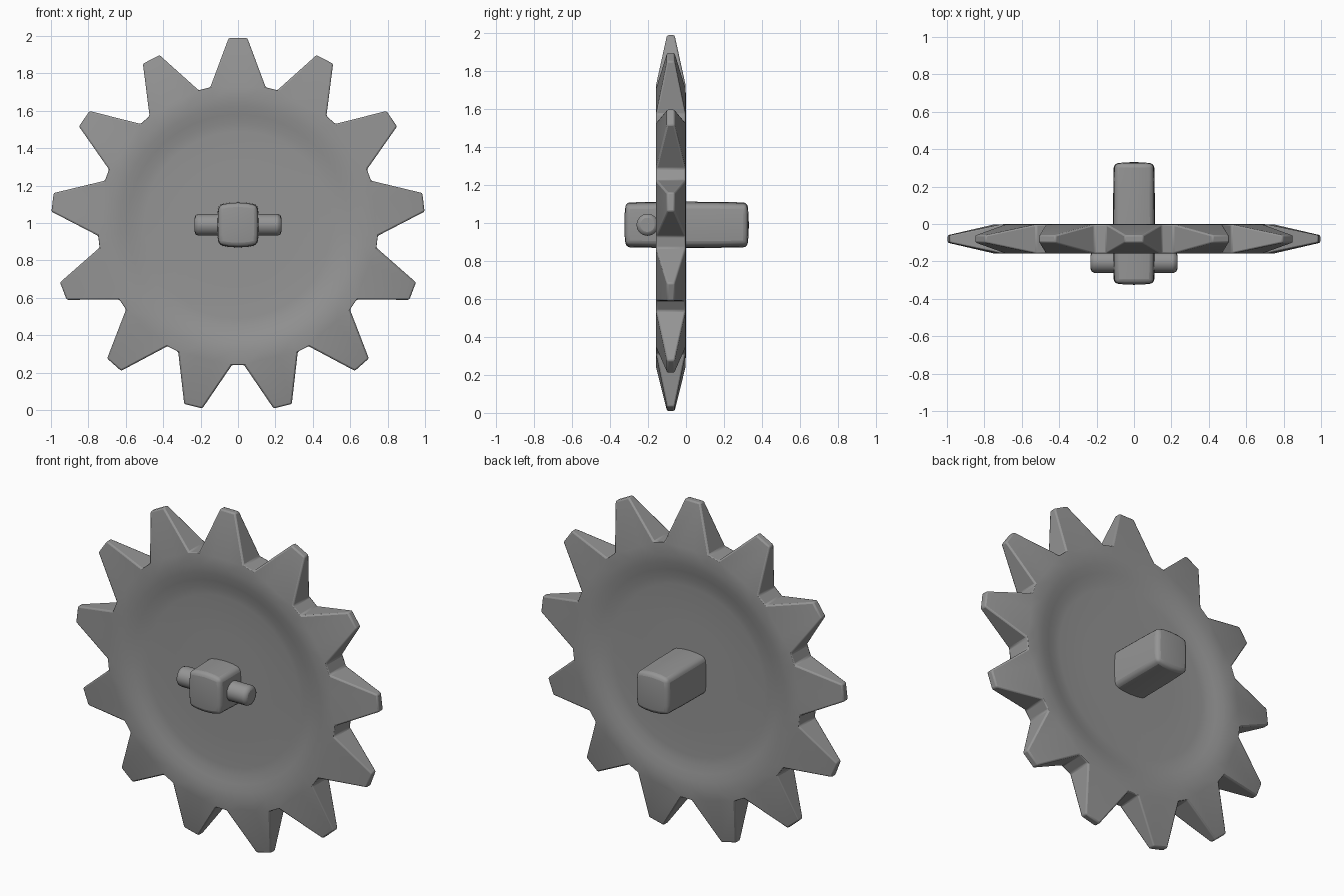
import bpy, bmesh, math
from mathutils import Vector, Matrix

cube = bpy.data.objects.get("Cube")
if cube:
    bpy.data.objects.remove(cube, do_unlink=True)

TEETH = 13
CENTER = Vector((0, -0.08, 0.99))

metal = bpy.data.materials.new("grey metal")
metal.use_nodes = True
color = (0.3, 0.3, 0.3, 1)
metal.diffuse_color = color
metal.node_tree.nodes["Principled BSDF"].inputs["Base Color"].default_value = color


def finish(name, bm, bevel, segments, limit=30):
    """Turn a bmesh into a bevelled, smooth-shaded object."""
    bmesh.ops.recalc_face_normals(bm, faces=bm.faces)
    mesh = bpy.data.meshes.new(name)
    bm.to_mesh(mesh)
    bm.free()
    mesh.materials.append(metal)
    obj = bpy.data.objects.new(name, mesh)
    bpy.context.collection.objects.link(obj)
    mod = obj.modifiers.new("soft edges", "BEVEL")
    mod.width, mod.segments = bevel, segments
    mod.limit_method, mod.angle_limit = "ANGLE", math.radians(limit)
    bpy.ops.object.select_all(action="DESELECT")
    obj.select_set(True)
    bpy.context.view_layer.objects.active = obj
    bpy.ops.object.shade_smooth_by_angle(angle=math.radians(35))
    return obj


# Toothed disc: dished web, full rim, teeth thinning towards their tips
bm = bmesh.new()
rings = [(0.30, 0.05), (0.50, 0.05), (0.545, 0.054), (0.59, 0.064),
         (0.635, 0.074), (0.68, 0.079), (0.75, 0.078)]
step = math.tau / TEETH
base = math.radians(11.4)
columns = [i * step + f * base for i in range(TEETH) for f in (-1, -0.33, 0.33, 1)]
count = len(columns)


def polar(radius, angle, y):
    return bm.verts.new(CENTER + Vector((radius * math.sin(angle), y, radius * math.cos(angle))))


def build_side(side):
    loops = [[polar(r, a, side * y) for a in columns] for r, y in rings]
    # Flatten each tooth base onto a straight chord
    for k, v in enumerate(loops[-1]):
        if k % 4 in (1, 2):
            a = columns[k]
            r = 0.75 * math.cos(base) / math.cos(0.33 * base)
            v.co = CENTER + Vector((r * math.sin(a), side * 0.078, r * math.cos(a)))
    hub = polar(0, 0, side * 0.05)
    for k in range(count):
        n = (k + 1) % count
        bm.faces.new((hub, loops[0][k], loops[0][n]))
        for inner, outer in zip(loops, loops[1:]):
            bm.faces.new((inner[k], inner[n], outer[n], outer[k]))
    tips = []
    for i in range(TEETH):
        pair = [polar(1.0, i * step + s * 0.05, side * 0.02) for s in (-1, 1)]
        bm.faces.new(loops[-1][4 * i:4 * i + 4] + pair[::-1])
        tips.append(pair)
    # Outline order: base, tip, tip, base for every tooth
    return [v for i in range(TEETH)
            for v in (loops[-1][4 * i], *tips[i], loops[-1][4 * i + 3])]


front, back = build_side(-1), build_side(1)
for k in range(count):
    n = (k + 1) % count
    bm.faces.new((front[k], front[n], back[n], back[k]))
finish("toothed_disc", bm, 0.008, 2, 40)


# Square shaft with gently crowned sides and ends
bm = bmesh.new()
bmesh.ops.create_cube(bm, size=2)
bmesh.ops.subdivide_edges(bm, edges=bm.edges, cuts=3, use_grid_fill=True)
for v in bm.verts:
    x, y, z = v.co
    width = 0.112 - 0.006 * z * z - 0.004 * y * y
    height = 0.122 - 0.014 * x * x - 0.004 * y * y
    length = 0.328 - 0.008 * max(x * x, z * z)
    v.co = (x * width, y * length + 0.003, z * height + CENTER.z)
finish("square_shaft", bm, 0.022, 3, 40)


# Cross pin through the front end of the shaft
bm = bmesh.new()
bmesh.ops.create_cone(bm, cap_ends=True, segments=16, radius1=0.058, radius2=0.058,
                      depth=0.464,
                      matrix=Matrix.Translation((0, -0.203, CENTER.z))
                      @ Matrix.Rotation(math.pi / 2, 4, "Y"))
finish("cross_pin", bm, 0.02, 2, 40)
